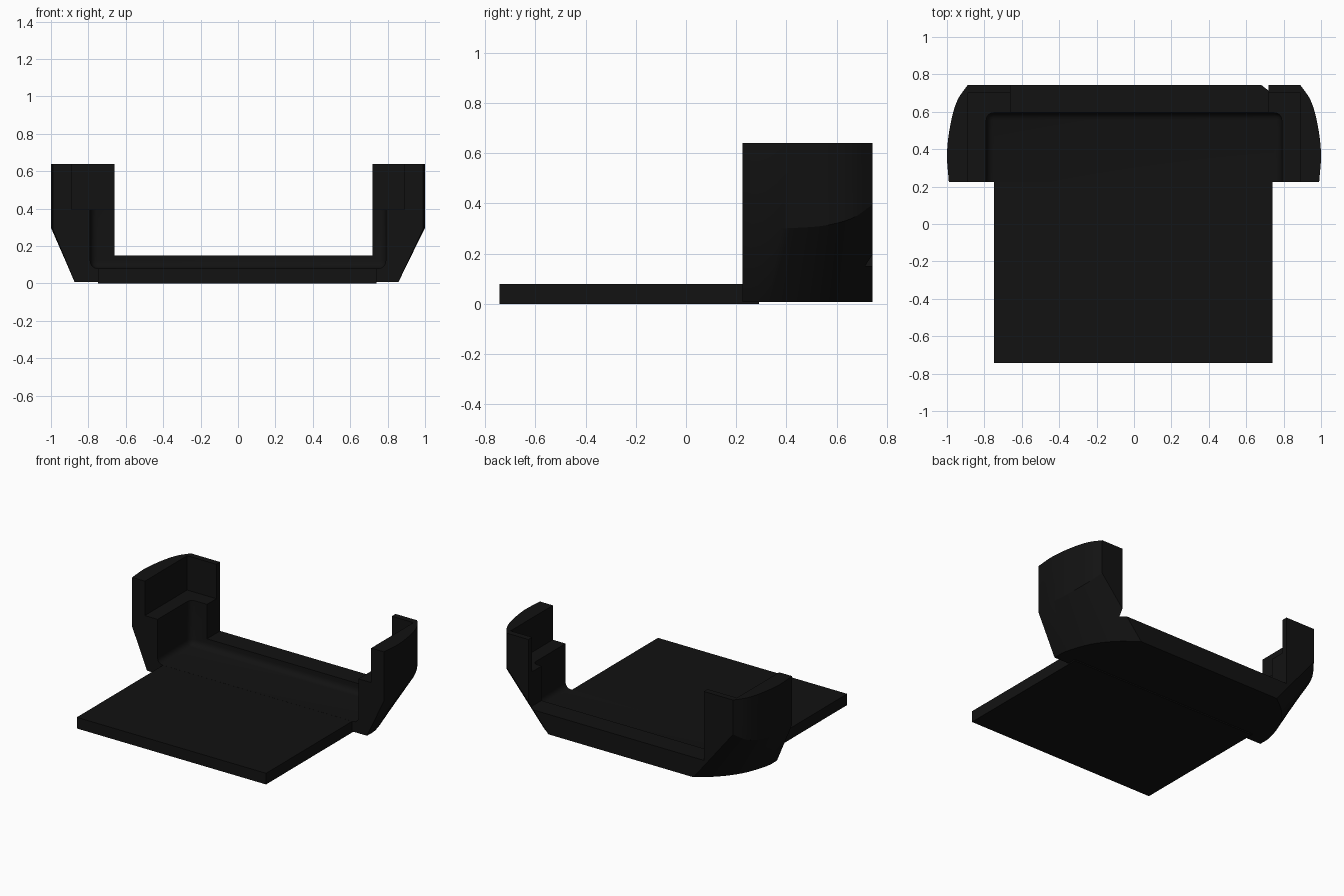
import bpy, bmesh
from mathutils import Vector

if "Cube" in bpy.data.objects:
    bpy.data.objects.remove(bpy.data.objects["Cube"])

BACK, FRONT = 0.742, 0.225

black = bpy.data.materials.new("black_plastic")
black.diffuse_color = (0.006, 0.006, 0.006, 1)
black.use_nodes = True
black.node_tree.nodes["Principled BSDF"].inputs["Base Color"].default_value = black.diffuse_color


def add_mesh(name, bm):
    bmesh.ops.recalc_face_normals(bm, faces=bm.faces)
    me = bpy.data.meshes.new(name)
    bm.to_mesh(me)
    bm.free()
    ob = bpy.data.objects.new(name, me)
    bpy.context.collection.objects.link(ob)
    return ob


def box(name, lo, hi, bevel=0):
    bm = bmesh.new()
    bmesh.ops.create_cube(bm, size=1)
    for v in bm.verts:
        v.co = Vector([l + (c + 0.5) * (h - l) for c, l, h in zip(v.co, lo, hi)])
    if bevel:
        bmesh.ops.bevel(bm, geom=bm.edges[:], offset=bevel, segments=4,
                        profile=0.5, affect='EDGES')
    return add_mesh(name, bm)


def smooth_path(points, steps=4):
    """Catmull-Rom curve through the points, ends included."""
    p = [Vector(q) for q in points]
    p = [2 * p[0] - p[1]] + p + [2 * p[-1] - p[-2]]
    out = []
    for a, b, c, d in zip(p, p[1:], p[2:], p[3:]):
        for i in range(steps):
            t = i / steps
            out.append(0.5 * (2 * b + (c - a) * t + (2 * a - 5 * b + 4 * c - d) * t * t
                              + (3 * b - a - 3 * c + d) * t ** 3))
    return out + [p[-2]]


# Outer side curves of the frame, front to back
foot = [(.865, FRONT, .008), (.86, .33, .008), (.80, .50, .008), (.70, .635, .008), (.57, BACK, .008)]
shoulder = [(.99, FRONT, .29), (1, .38, .30), (.98, .54, .31), (.945, .66, .34), (.89, BACK, .395)]
rim = [(x, y, .64) for x, y, z in shoulder]

# Frame: closed loops lofted from foot to shoulder to rim
bm = bmesh.new()
loops = []
for level, shift in ((foot, -.008), (shoulder, 0), (rim, 0)):
    right = smooth_path(level)
    left = [Vector((-v.x, v.y, v.z)) for v in reversed(right)]
    loops.append([bm.verts.new(v + Vector((shift, 0, 0))) for v in right + left])
n = len(loops[0])
for low, high in zip(loops, loops[1:]):
    for i in range(n):
        j = (i + 1) % n
        bm.faces.new((low[i], low[j], high[j], high[i]))
bm.faces.new(loops[0])
bm.faces.new(loops[-1])
frame = add_mesh("corner_frame", bm)

# Cutters: rounded lower pocket, upper ledge pocket, gap between the corners
cutters = [
    box("pocket_cutter", (-.79, -.4, .08), (.79, .595, 1.2), .04),
    box("ledge_cutter", (-.89, -.4, .395), (.89, .70, 1.2)),
    box("gap_cutter", (-.66, -.4, .15), (.72, 1.2, 1.2)),
]
bpy.context.view_layer.objects.active = frame
frame.select_set(True)
for c in cutters:
    m = frame.modifiers.new(c.name, 'BOOLEAN')
    m.operation = 'DIFFERENCE'
    m.solver = 'EXACT'
    m.object = c
    bpy.ops.object.modifier_apply(modifier=m.name)
for c in cutters:
    bpy.data.objects.remove(c)
bpy.ops.object.shade_smooth_by_angle(angle=0.5)

# Flat base plate
plate = box("base_plate", (-.748, -BACK, 0), (.74, .29, .0795))

for ob in (frame, plate):
    ob.data.materials.clear()
    ob.data.materials.append(black)
